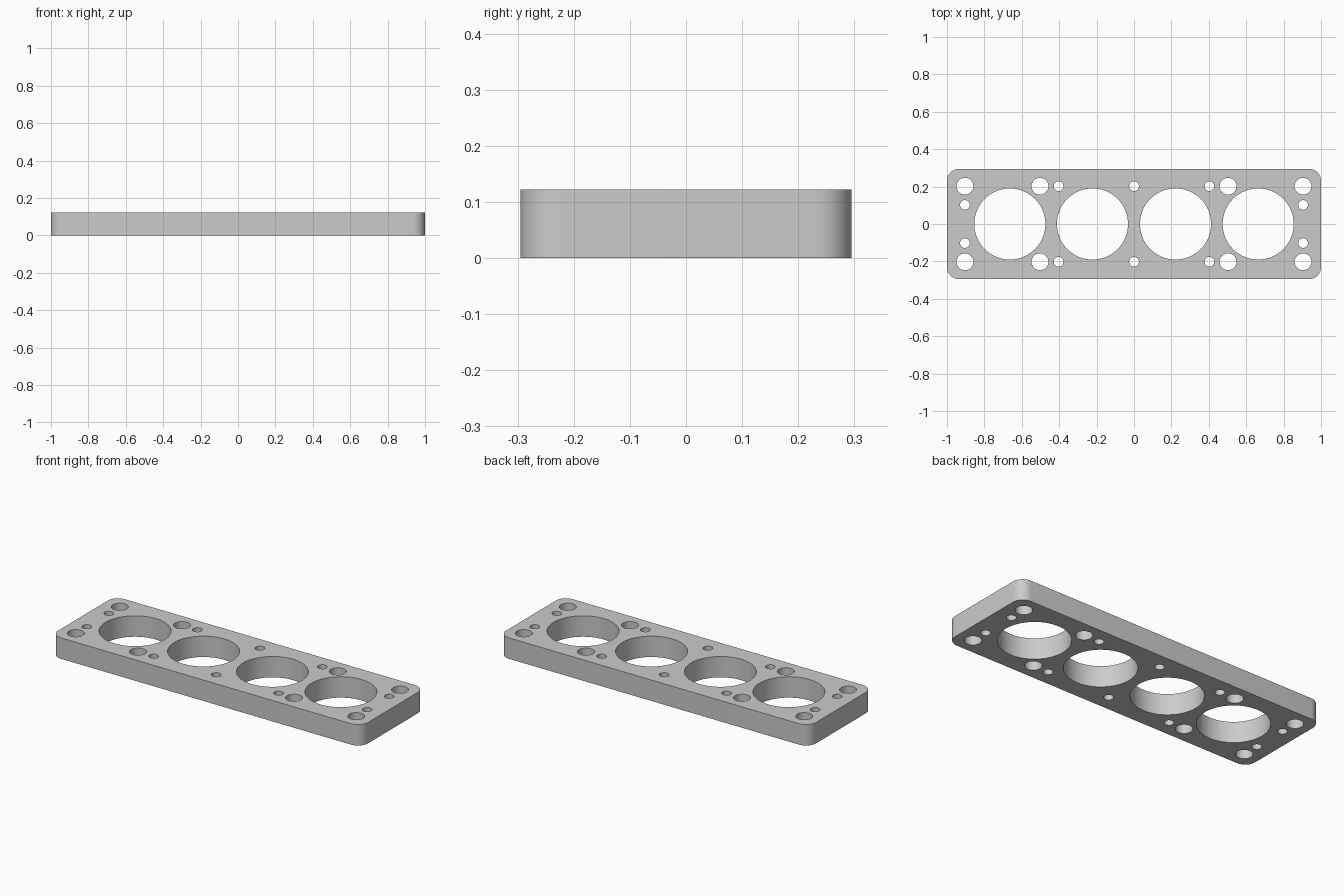
import bpy
import bmesh
from math import cos, sin, pi, radians

HALF_X, HALF_Y, HEIGHT, CORNER = 1.0, 0.295, 0.122, 0.065

cube = bpy.data.objects.get("Cube")
if cube:
    bpy.data.objects.remove(cube, do_unlink=True)

steel = bpy.data.materials.new("plain grey metal")
steel.use_nodes = True
grey = (0.6, 0.6, 0.6, 1.0)
steel.diffuse_color = grey
steel.node_tree.nodes["Principled BSDF"].inputs["Base Color"].default_value = grey

profile = bpy.data.curves.new("plate_profile", "CURVE")
profile.dimensions = "2D"
profile.fill_mode = "BOTH"
profile.extrude = HEIGHT / 2


def arc(cx, cy, r, start, sweep, steps):
    return [(cx + r * cos(start + sweep * i / steps),
             cy + r * sin(start + sweep * i / steps)) for i in range(steps + 1)]


def add_loop(points):
    spline = profile.splines.new("POLY")
    spline.points.add(len(points) - 1)
    for p, (x, y) in zip(spline.points, points):
        p.co = (x, y, 0, 1)
    spline.use_cyclic_u = True


def add_hole(x, y, r, sides):
    add_loop(arc(x, y, r, 0, 2 * pi, sides)[:-1])


# Rounded outline
outline = []
for k, (sx, sy) in enumerate([(1, 1), (-1, 1), (-1, -1), (1, -1)]):
    outline += arc(sx * (HALF_X - CORNER), sy * (HALF_Y - CORNER),
                   CORNER, k * pi / 2, pi / 2, 12)
add_loop(outline)

# Main bores, bolt holes and small passages
for side in (-1, 1):
    for x in (0.222, 0.664):
        add_hole(side * x, 0, 0.19, 96)
    for x in (-0.904, -0.503, 0.503, 0.904):
        add_hole(x, side * 0.202, 0.045, 48)
    for x in (-0.403, 0, 0.403):
        add_hole(x, side * 0.202, 0.026, 32)
    for x in (-0.904, 0.904):
        add_hole(x, side * 0.102, 0.026, 32)

# Turn the filled profile into one solid plate
source = bpy.data.objects.new("profile_helper", profile)
bpy.context.collection.objects.link(source)
bpy.context.view_layer.update()
mesh = bpy.data.meshes.new_from_object(
    source.evaluated_get(bpy.context.evaluated_depsgraph_get()))
bpy.data.objects.remove(source, do_unlink=True)

bm = bmesh.new()
bm.from_mesh(mesh)
bmesh.ops.remove_doubles(bm, verts=bm.verts, dist=1e-5)
bmesh.ops.translate(bm, verts=bm.verts, vec=(0, 0, HEIGHT / 2))
bmesh.ops.recalc_face_normals(bm, faces=bm.faces)
bm.to_mesh(mesh)
bm.free()

plate = bpy.data.objects.new("gasket_plate", mesh)
bpy.context.collection.objects.link(plate)
mesh.materials.clear()
mesh.materials.append(steel)
bpy.ops.object.select_all(action="DESELECT")
plate.select_set(True)
bpy.context.view_layer.objects.active = plate
bpy.ops.object.shade_smooth_by_angle(angle=radians(30))
